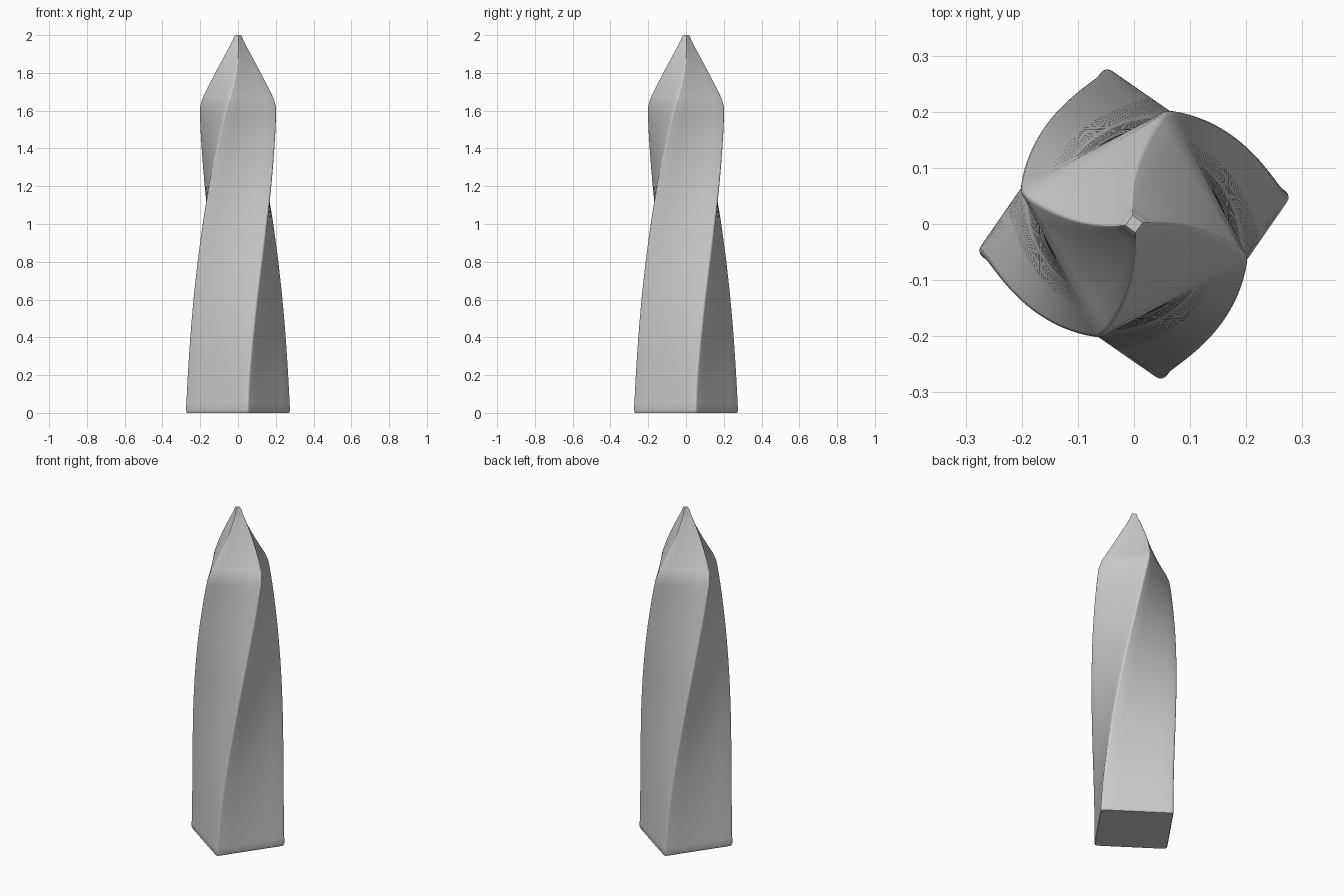
import bpy, bmesh, math

if "Cube" in bpy.data.objects:
    bpy.data.objects.remove(bpy.data.objects["Cube"])

# Profile of the square section: (height, half width)
PROFILE = [(0.0, 0.198), (0.012, 0.202), (1.57, 0.154), (1.62, 0.151),
           (1.66, 0.142), (1.70, 0.126), (1.97, 0.021), (1.99, 0.016), (2.0, 0.011)]
BODY_STEPS = 48
TIP_STEPS = 12


def heading(z):
    # Corner direction: the twist speeds up with height
    return math.radians(10.3 + 29.0 * z ** 1.6)


def section(z, half):
    # Square ring with softly rounded corners, turned by the twist
    radius = half * 0.07
    turn = heading(z) - math.pi / 4
    pts = []
    for k in range(4):
        base = k * math.pi / 2
        corner = base + math.pi / 4
        reach = (half - radius) * math.sqrt(2)
        cx, cy = reach * math.cos(corner + turn), reach * math.sin(corner + turn)
        for i in range(5):
            a = base + turn + i * math.pi / 8
            pts.append((cx + radius * math.cos(a), cy + radius * math.sin(a), z))
        # points along the flat side up to the next corner
        for i in range(1, 6):
            y = (half - radius) * (1 - i / 3)
            a = base + math.pi / 2 + turn
            pts.append((half * math.cos(a) - y * math.sin(a) * -1,
                        half * math.sin(a) - y * math.cos(a), z))
    return pts


# Sample the profile finely where the twist has to be followed
rings = []
for (z0, h0), (z1, h1) in zip(PROFILE, PROFILE[1:]):
    n = BODY_STEPS if z1 - z0 > 1 else TIP_STEPS if z1 - z0 > 0.2 else 2
    rings += [(z0 + (z1 - z0) * i / n, h0 + (h1 - h0) * i / n) for i in range(n)]
rings.append(PROFILE[-1])

# Twisted spire
bm = bmesh.new()
loops = [[bm.verts.new(p) for p in section(z, h)] for z, h in rings]
for low, high in zip(loops, loops[1:]):
    n = len(low)
    for i in range(n):
        j = (i + 1) % n
        bm.faces.new((low[i], low[j], high[j], high[i]))
bm.faces.new(list(reversed(loops[0])))
bm.faces.new(loops[-1])
bmesh.ops.recalc_face_normals(bm, faces=bm.faces)
mesh = bpy.data.meshes.new("twisted_spire")
bm.to_mesh(mesh)
bm.free()
spire = bpy.data.objects.new("twisted_spire", mesh)
bpy.context.collection.objects.link(spire)
bpy.context.view_layer.objects.active = spire
spire.select_set(True)
bpy.ops.object.shade_smooth_by_angle(angle=math.radians(45))
